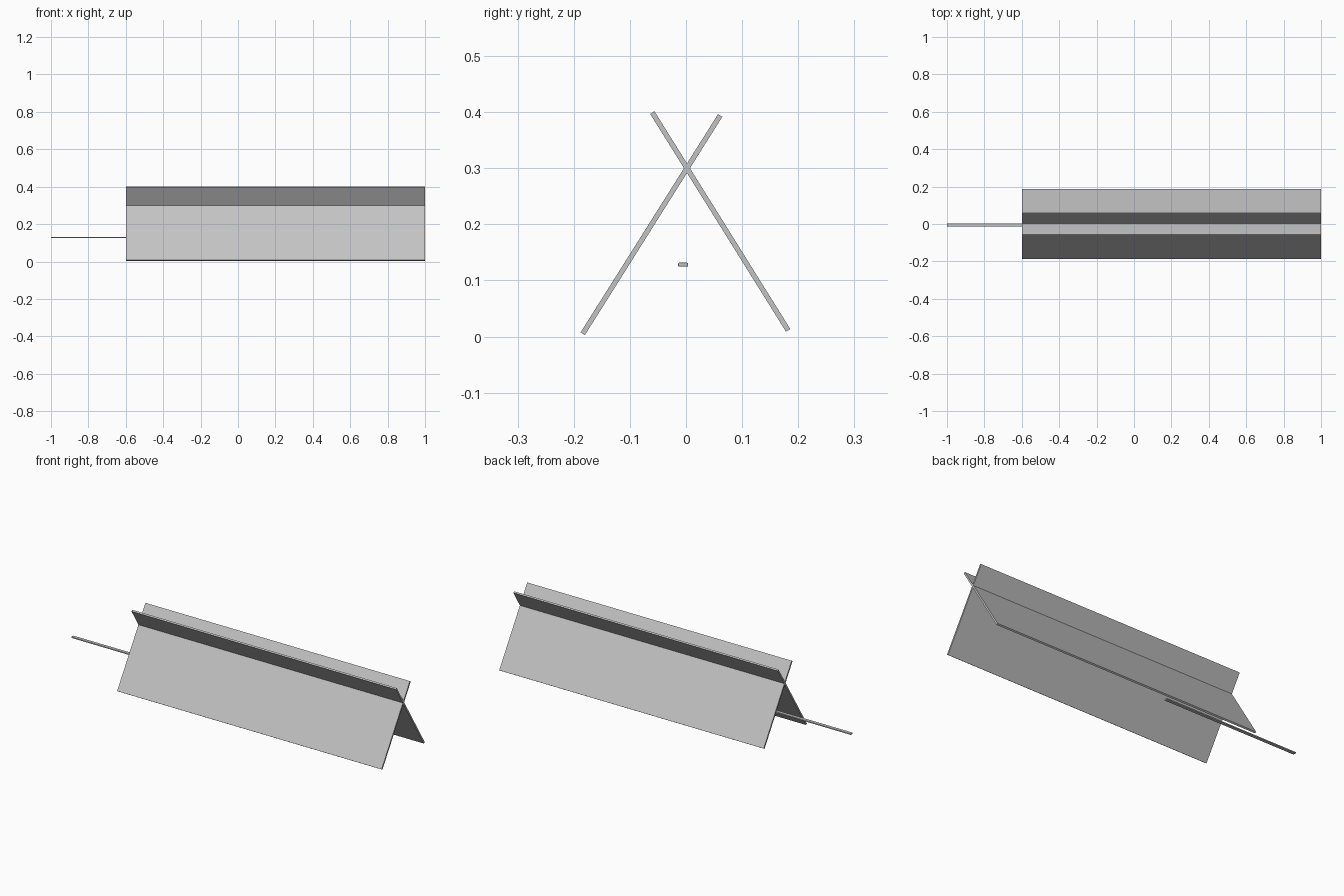
import bpy
import math
from mathutils import Vector

if "Cube" in bpy.data.objects:
    bpy.data.objects.remove(bpy.data.objects["Cube"], do_unlink=True)

grey = bpy.data.materials.new("light grey")
grey.use_nodes = True
colour = (0.55, 0.55, 0.55, 1)
grey.diffuse_color = colour
grey.node_tree.nodes["Principled BSDF"].inputs["Base Color"].default_value = colour


def slab(name, x_range, start, end, thickness, bevel=0.0):
    """Box running along x whose cross-section goes from start to end in (y, z)."""
    a, b = Vector(start), Vector(end)
    mid, span = (a + b) / 2, b - a
    x0, x1 = x_range
    bpy.ops.mesh.primitive_cube_add(size=1, location=((x0 + x1) / 2, mid.x, mid.y))
    obj = bpy.context.object
    obj.name = name
    obj.scale = (x1 - x0, span.length, thickness)
    bpy.ops.object.transform_apply(location=False, rotation=False, scale=True)
    obj.rotation_euler.x = math.atan2(span.y, span.x)
    obj.data.materials.append(grey)
    if bevel:
        mod = obj.modifiers.new("rounded edges", "BEVEL")
        mod.width = bevel
        mod.segments = 2
    return obj


# Two crossed boards
slab("front_board", (-0.6, 1.0), (-0.184, 0.005), (0.061, 0.394), 0.009)
slab("back_board", (-0.6, 1.0), (0.182, 0.011), (-0.060, 0.399), 0.009)

# Flat handle strip sticking out of one end
slab("handle_strip", (-1.0, -0.2), (-0.014, 0.128), (0.004, 0.128), 0.007, 0.002)
